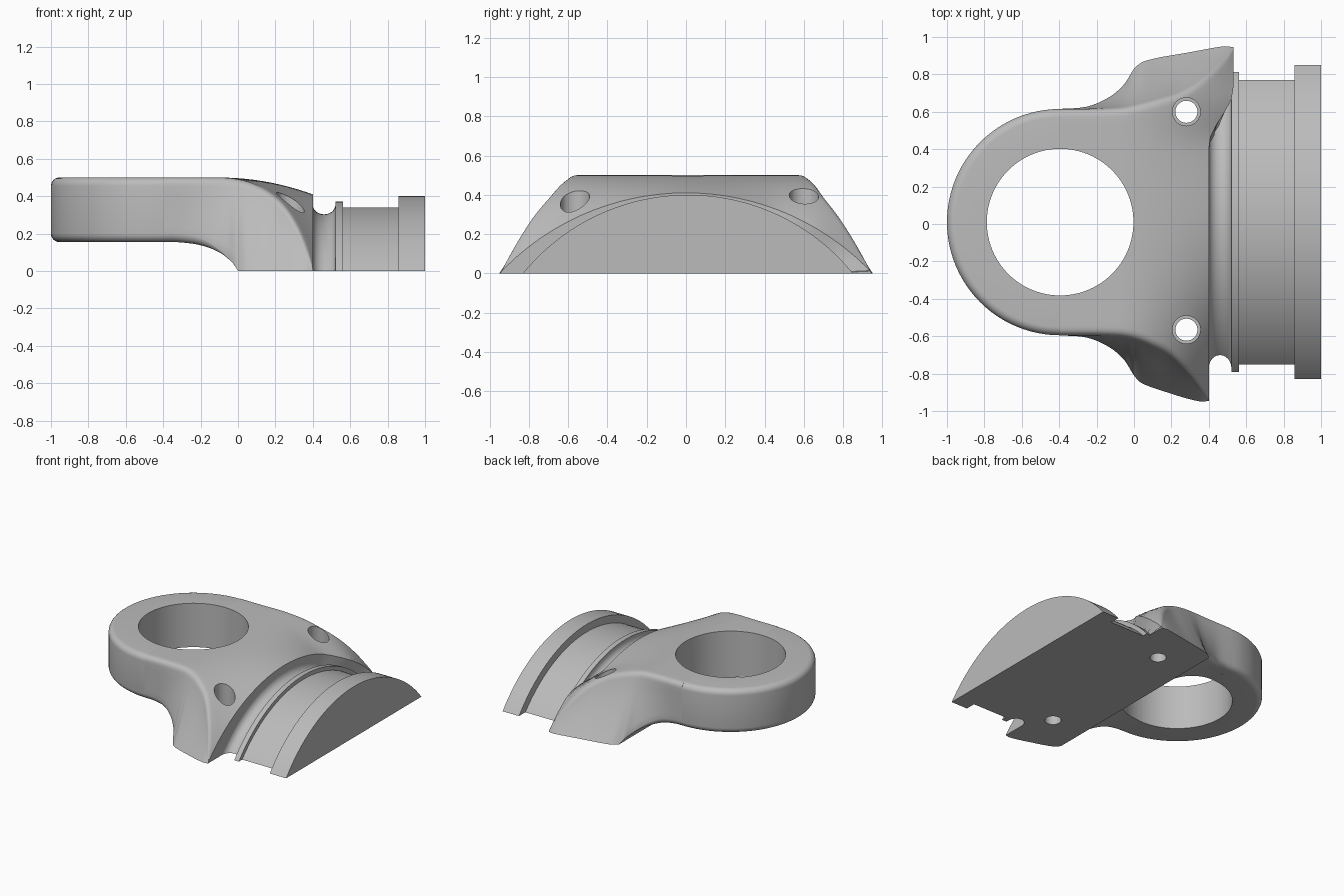
import bpy, bmesh, math
from mathutils import Matrix

cube = bpy.data.objects.get("Cube")
if cube:
    bpy.data.objects.remove(cube)

MID_Y = 0.01          # centre line of the part
HEAD_X = -0.395       # axis of the large bore
HEAD_R, BORE_R = 0.605, 0.392
BASE, TOP, ROLL = 0.155, 0.5, 0.045
AXIS_Z = -0.682       # axis of the spool, below the cut plane

grey = bpy.data.materials.new("plain grey")
grey.use_nodes = True
tone = (0.5, 0.5, 0.5, 1)
grey.diffuse_color = tone
grey.node_tree.nodes["Principled BSDF"].inputs["Base Color"].default_value = tone


def curve(points):
    """Smooth interpolation through (x, value) points."""
    def slope(i):
        a, b = points[max(i - 1, 0)], points[min(i + 1, len(points) - 1)]
        return (b[1] - a[1]) / (b[0] - a[0])

    def value(x):
        x = min(max(x, points[0][0]), points[-1][0])
        i = max(k for k in range(len(points) - 1) if points[k][0] <= x)
        (x0, y0), (x1, y1) = points[i], points[i + 1]
        h = x1 - x0
        t = (x - x0) / h
        return (y0 * (1 + 2 * t) * (1 - t) ** 2 + slope(i) * h * t * (1 - t) ** 2
                + y1 * t * t * (3 - 2 * t) - slope(i + 1) * h * t * t * (1 - t))
    return value


def smooth(t):
    t = min(max(t, 0), 1)
    return t * t * (3 - 2 * t)


def finish(name, bm):
    bmesh.ops.remove_doubles(bm, verts=bm.verts, dist=0.0001)
    bmesh.ops.recalc_face_normals(bm, faces=bm.faces)
    mesh = bpy.data.meshes.new(name)
    bm.to_mesh(mesh)
    bm.free()
    mesh.materials.append(grey)
    ob = bpy.data.objects.new(name, mesh)
    bpy.context.collection.objects.link(ob)
    return ob


def bridge(bm, rows, closed=False):
    for a, b in zip(rows, rows[1:]):
        n = len(a)
        for j in range(n if closed else n - 1):
            k = (j + 1) % n
            bm.faces.new((a[j], a[k], b[k], b[j]))


def shade(ob):
    bpy.ops.object.select_all(action="DESELECT")
    ob.select_set(True)
    bpy.context.view_layer.objects.active = ob
    bpy.ops.object.shade_smooth_by_angle(angle=math.radians(30))


# Rules for the flange: wall foot, crease line and underside along x
foot = curve([(-0.4, 0.605), (-0.25, 0.618), (-0.13, 0.67), (-0.05, 0.74), (0, 0.82),
              (0.04, 0.86), (0.2, 0.91), (0.36, 0.95), (0.4, 0.945)])
crease = curve([(-0.4, 0.605), (-0.1, 0.607), (0, 0.62), (0.1, 0.655), (0.2, 0.705),
                (0.3, 0.8), (0.37, 0.89), (0.4, 0.94)])
under = curve([(-0.4, BASE), (-0.33, BASE), (-0.2, 0.138), (-0.1, 0.1), (-0.03, 0.045), (0, 0)])


def crown(x, y):
    dome = math.sqrt(1.305 ** 2 - y * y) - 0.895
    t = max(0, (x + 0.1) / 0.5)
    return TOP - (TOP - dome) * t * t


def half_section(x):
    """Upper and lower rows of (y, z), from the centre line out to the wall."""
    c, f, low = crease(x), foot(x), under(x)
    peak = crown(x, c)
    r = min(ROLL, 0.4 * (peak - low))
    rr = ROLL * (1 - smooth((x + 0.25) / 0.25))
    wall = lambda q: c + (f - c) * (1 - q) ** 1.25
    upper = [((c - r) * k / 14, crown(x, (c - r) * k / 14)) for k in range(15)]
    base = low + rr
    q0 = (peak - r - base) / (peak - base)
    for k in range(1, 7):
        t = k / 6
        y = (1 - t) ** 2 * (c - r) + 2 * t * (1 - t) * c + t * t * wall(q0)
        z = (1 - t) ** 2 * crown(x, c - r) + 2 * t * (1 - t) * peak + t * t * (peak - r)
        upper.append((y, z))
    for k in range(1, 8):
        q = q0 * (1 - k / 7)
        upper.append((wall(q), base + q * (peak - base)))
    lower = [((f - rr) * k / 21, low) for k in range(22)]
    for k in range(1, 7):
        a = k / 6 * math.pi / 2
        lower.append((f - rr + rr * math.sin(a), low + rr - rr * math.cos(a)))
    return upper, lower


# Flared flange body, with its +y wing swept further along x
bm = bmesh.new()
xs = [HEAD_X + (0.4 - HEAD_X) * k / 64 for k in range(65)]
xs = sorted(xs + [-0.003, 0.0, 0.003])
top_rows, low_rows = [], []
for x in xs:
    for row, store in zip(half_section(x), (top_rows, low_rows)):
        full = [(-y, z) for y, z in reversed(row[1:])] + row
        verts = []
        for y, z in full:
            stretch = 1 + 0.33 * smooth((y - 0.42) / 0.3) if x > 0 else 1
            verts.append(bm.verts.new((x * stretch, y + MID_Y * (1 - smooth(x / 0.3)), z)))
        store.append(verts)
bridge(bm, top_rows)
bridge(bm, low_rows)
for i in (0, -1):
    bridge(bm, [top_rows[i], low_rows[i]])
for i in (0, -1):
    bridge(bm, [[r[i] for r in top_rows], [r[i] for r in low_rows]])
body = finish("flange_body", bm)


def bore(ob, x, y, radius, z0, z1, sides):
    bm = bmesh.new()
    bmesh.ops.create_cone(bm, cap_ends=True, segments=sides, radius1=radius, radius2=radius,
                          depth=z1 - z0, matrix=Matrix.Translation((x, y, (z0 + z1) / 2)))
    cutter = finish("bore_cutter", bm)
    cutter.hide_render = True
    mod = ob.modifiers.new("bore", "BOOLEAN")
    mod.operation, mod.solver, mod.object = "DIFFERENCE", "EXACT", cutter
    bpy.context.view_layer.objects.active = ob
    bpy.ops.object.modifier_apply(modifier=mod.name)
    bpy.data.objects.remove(cutter)


# Large bore and two stepped bolt holes
bore(body, HEAD_X, MID_Y, BORE_R, -0.2, 0.8, 96)
for y in (0.6, -0.565):
    bore(body, 0.28, y, 0.059, -0.2, 0.8, 32)
    bore(body, 0.28, y, 0.075, 0.2, 0.8, 32)
shade(body)

# Rounded half ring that closes the head around the bore
profile = [(BORE_R, BASE)]
for z, start in ((BASE + ROLL, -90), (TOP - ROLL, 0)):
    for k in range(7):
        a = math.radians(start + 15 * k)
        profile.append((HEAD_R - ROLL + ROLL * math.cos(a), z + ROLL * math.sin(a)))
profile.append((BORE_R, TOP))
bm = bmesh.new()
rows = []
for k in range(49):
    a = math.pi / 2 + math.pi * k / 48
    rows.append([bm.verts.new((HEAD_X + r * math.cos(a), MID_Y + r * math.sin(a), z))
                 for r, z in profile])
bridge(bm, rows, closed=True)
shade(finish("head_ring", bm))

# Spool: round groove, collar, neck and end rim, cut flat at the base
profile = [(0.37, 1.03), (0.4, 1.03)]
for k in range(1, 12):
    a = math.pi * k / 12
    profile.append((0.46 - 0.06 * math.cos(a), 1.035 - 0.05 * math.sin(a)))
profile += [(0.522, 1.04), (0.522, 1.053), (0.562, 1.053), (0.562, 1.022),
            (0.858, 1.022), (0.858, 1.082), (1, 1.082)]
bm = bmesh.new()
rows = []
for x, r in profile:
    half = math.acos(-AXIS_Z / r)
    angles = [half * (k / 32 - 1) for k in range(65)]
    rows.append([bm.verts.new((x, MID_Y + r * math.sin(a), AXIS_Z + r * math.cos(a)))
                 for a in angles])
bridge(bm, rows, closed=True)
for end in (rows[0], rows[-1]):
    bm.faces.new(end)
shade(finish("spool", bm))
